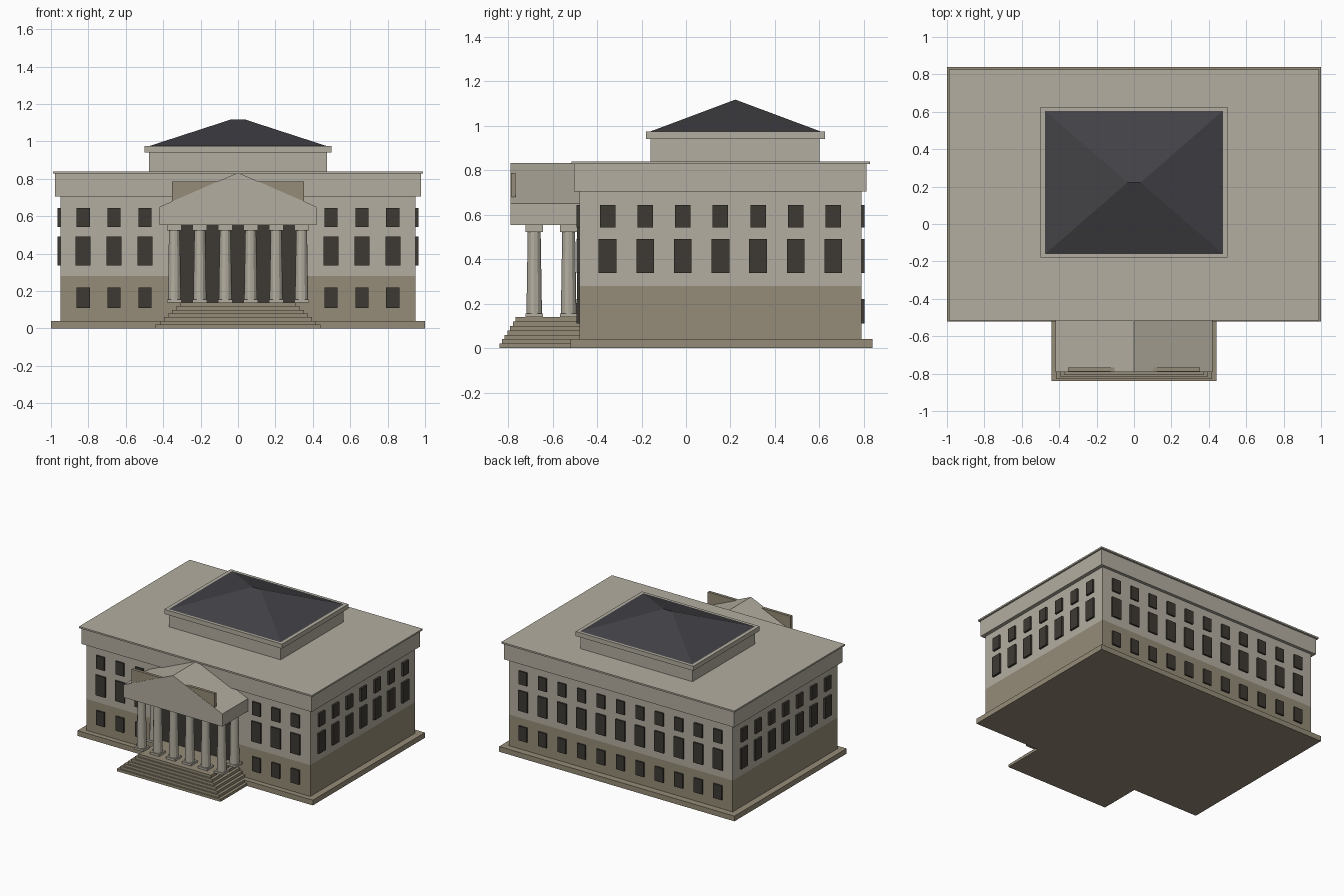
import bpy, bmesh, math
from mathutils import Matrix

if "Cube" in bpy.data.objects:
    bpy.data.objects.remove(bpy.data.objects["Cube"])


def material(name, rgb):
    m = bpy.data.materials.new(name)
    m.diffuse_color = (*rgb, 1)
    m.use_nodes = True
    m.node_tree.nodes["Principled BSDF"].inputs["Base Color"].default_value = m.diffuse_color
    return m


STONE = material("pale_stone", (0.45, 0.42, 0.35))
BASE = material("brown_stone", (0.30, 0.26, 0.185))
GLASS = material("dark_opening", (0.048, 0.042, 0.034))
SLATE = material("slate", (0.055, 0.055, 0.063))


def finish(name, bm, mat):
    bmesh.ops.recalc_face_normals(bm, faces=bm.faces)
    me = bpy.data.meshes.new(name)
    bm.to_mesh(me)
    bm.free()
    me.materials.append(mat)
    ob = bpy.data.objects.new(name, me)
    bpy.context.collection.objects.link(ob)
    return ob


def add_box(bm, x0, x1, y0, y1, z0, z1):
    mat = Matrix.Translation(((x0 + x1) / 2, (y0 + y1) / 2, (z0 + z1) / 2))
    mat = mat @ Matrix.Diagonal((x1 - x0, y1 - y0, z1 - z0, 1))
    return bmesh.ops.create_cube(bm, size=1, matrix=mat)["verts"]


def slab(name, hx, y0, y1, z0, z1, mat):
    bm = bmesh.new()
    add_box(bm, -hx, hx, y0, y1, z0, z1)
    return finish(name, bm, mat)


# Main block, stacked from the ground up
slab("plinth", 1.0, -0.52, 0.84, 0, 0.04, BASE)
slab("ground_storey", 0.95, -0.48, 0.79, 0.04, 0.28, BASE)
slab("upper_storeys", 0.95, -0.48, 0.79, 0.28, 0.705, STONE)
slab("entablature", 0.978, -0.503, 0.813, 0.705, 0.828, STONE)
slab("cornice", 0.99, -0.516, 0.827, 0.828, 0.84, STONE)
slab("attic", 0.475, -0.16, 0.60, 0.84, 0.94, STONE)
slab("attic_cornice", 0.50, -0.18, 0.625, 0.94, 0.975, STONE)

# Hipped roof with a short ridge
bm = bmesh.new()
eaves = [bm.verts.new((x, y, 0.975)) for x, y in
         ((-0.475, -0.16), (0.475, -0.16), (0.475, 0.605), (-0.475, 0.605))]
ridge = [bm.verts.new((x, 0.222, 1.118)) for x in (-0.035, 0.035)]
a, b, c, d = eaves
for f in ((a, b, c, d), (a, b, ridge[1], ridge[0]), (b, c, ridge[1]),
          (c, d, ridge[0], ridge[1]), (d, a, ridge[0])):
    bm.faces.new(f)
finish("hipped_roof", bm, SLATE)

# Windows: rows are (width, bottom, top)
LOWER, MIDDLE, UPPER = (0.07, 0.11, 0.22), (0.08, 0.337, 0.492), (0.07, 0.542, 0.643)
bm_front, bm_back, bm_side = bmesh.new(), bmesh.new(), bmesh.new()
for w, z0, z1 in (LOWER, MIDDLE, UPPER):
    for i in range(-5, 6):
        x = i * 0.1655
        add_box(bm_back, x - w / 2, x + w / 2, 0.78, 0.802, z0, z1)
        if abs(i) > 2:
            add_box(bm_front, x - w / 2, x + w / 2, -0.492, -0.47, z0, z1)
for w, z0, z1 in (MIDDLE, UPPER):
    for i in range(7):
        y = -0.353 + i * 0.1693
        for s in (-1, 1):
            xs = sorted((s * 0.94, s * 0.965))
            add_box(bm_side, *xs, y - w / 2, y + w / 2, z0, z1)
finish("front_windows", bm_front, GLASS)
finish("back_windows", bm_back, GLASS)
finish("side_windows", bm_side, GLASS)
slab("portico_opening", 0.33, -0.49, -0.47, 0.14, 0.553, GLASS)

# Steps narrowing on three sides
bm = bmesh.new()
for i in range(7):
    hx = 0.44 - 0.022 * i
    add_box(bm, -hx, hx, -0.84 + 0.0122 * i, -0.475, 0.02 * i, 0.02 * (i + 1))
finish("entrance_steps", bm, BASE)

# Columns: six in front, one return column behind each end
bm = bmesh.new()
spots = [(-0.34 + 0.136 * i, -0.683) for i in range(6)] + [(-0.34, -0.528), (0.34, -0.528)]
for x, y in spots:
    for z0, z1 in ((0.14, 0.156), (0.523, 0.555)):
        add_box(bm, x - 0.039, x + 0.039, y - 0.039, y + 0.039, z0, z1)
    bmesh.ops.create_cone(bm, cap_ends=True, segments=12, radius1=0.035, radius2=0.029,
                          depth=0.37, matrix=Matrix.Translation((x, y, 0.34)))
finish("portico_columns", bm, STONE)

# Portico beam and gable as one extruded profile
bm = bmesh.new()
profile = [(-0.42, 0.553), (0.42, 0.553), (0.42, 0.65), (0, 0.833), (-0.42, 0.65)]
face = bm.faces.new([bm.verts.new((x, -0.79, z)) for x, z in profile])
ext = bmesh.ops.extrude_face_region(bm, geom=[face])
bmesh.ops.translate(bm, vec=(0, 0.31, 0),
                    verts=[v for v in ext["geom"] if isinstance(v, bmesh.types.BMVert)])
finish("pediment", bm, STONE)
slab("pediment_panel", 0.352, -0.788, -0.766, 0.68, 0.787, BASE)
